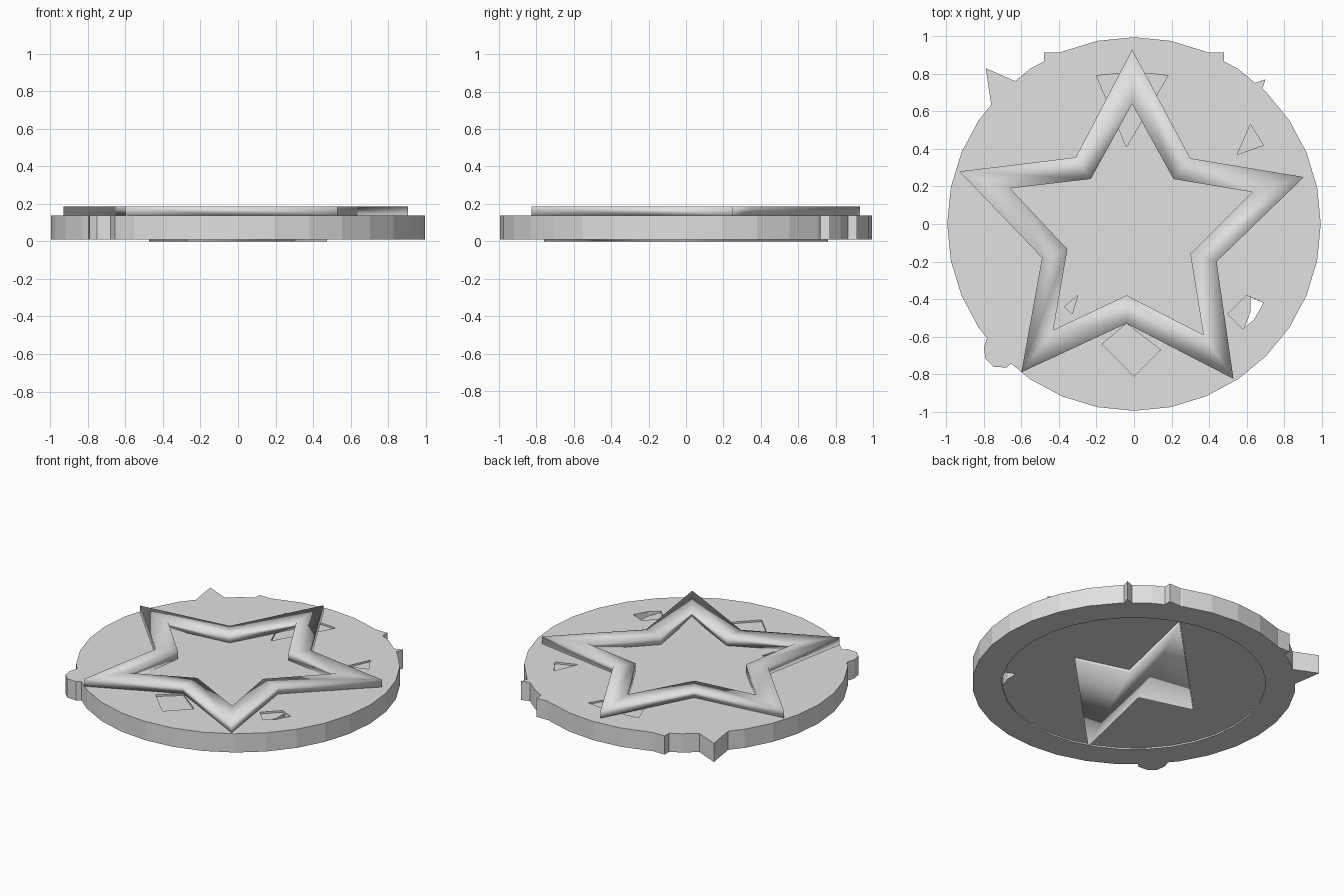
import bpy
import bmesh
import math

cube = bpy.data.objects.get("Cube")
if cube:
    bpy.data.objects.remove(cube, do_unlink=True)

grey = bpy.data.materials.new("cast grey")
grey.use_nodes = True
tone = (0.75, 0.75, 0.75, 1)
grey.diffuse_color = tone
grey.node_tree.nodes["Principled BSDF"].inputs["Base Color"].default_value = tone

BASE, TOP, FLOOR = 0.01, 0.137, 0.02


def finish(name, bm, smooth=False):
    bmesh.ops.recalc_face_normals(bm, faces=bm.faces)
    mesh = bpy.data.meshes.new(name)
    bm.to_mesh(mesh)
    bm.free()
    mesh.materials.append(grey)
    for poly in mesh.polygons:
        poly.use_smooth = smooth
    obj = bpy.data.objects.new(name, mesh)
    bpy.context.collection.objects.link(obj)
    return obj


def prism(name, outline, low, high, smooth=False):
    bm = bmesh.new()
    lower = [bm.verts.new((x, y, low)) for x, y in outline]
    upper = [bm.verts.new((x, y, high)) for x, y in outline]
    bm.faces.new(lower[::-1])
    bm.faces.new(upper)
    for i in range(len(outline)):
        j = (i + 1) % len(outline)
        bm.faces.new((lower[i], lower[j], upper[j], upper[i]))
    return finish(name, bm, smooth)


def circle(radius, sides=32):
    steps = [math.tau * i / sides for i in range(sides)]
    return [(radius * math.cos(a), radius * math.sin(a)) for a in steps]


def combine(target, tool, operation):
    mod = target.modifiers.new("shape", "BOOLEAN")
    mod.object, mod.operation, mod.solver = tool, operation, "EXACT"
    bpy.context.view_layer.objects.active = target
    bpy.ops.object.modifier_apply(modifier=mod.name)
    bpy.data.objects.remove(tool, do_unlink=True)


# Disc with faceted rim and irregular tabs
disc = prism("disc", circle(0.995), BASE, TOP)
tabs = [
    [(-.79, .83), (-.63, .76), (-.5, .6), (-.76, .63)],
    [(-.48, .915), (-.48, .7), (.48, .7), (.48, .915)],
    [(.55, .7), (.64, .75), (.7, .77), (.68, .71), (.6, .6)],
    [(-.78, -.6), (-.8, -.66), (-.79, -.72), (-.75, -.76), (-.68, -.765),
     (-.65, -.74), (-.5, -.7), (-.6, -.5)],
]
for outline in tabs:
    combine(disc, prism("tab", outline, BASE, TOP), "UNION")

# Shallow round recess underneath
combine(disc, prism("recess", circle(0.81), -1, FLOOR), "DIFFERENCE")

# Shallow chips in the upper surface
chips = [
    [(-.2, .79), (-.1, .8), (.1, .8), (.18, .79), (-.04, .41)],
    [(.62, .53), (.69, .42), (.55, .37)],
    [(-.3, -.38), (-.37, -.44), (-.33, -.48)],
    [(-.04, -.53), (.14, -.67), (0, -.81), (-.17, -.64)],
    [(.5, -.48), (.6, -.38), (.69, -.42), (.58, -.56)],
]
for outline in chips:
    combine(disc, prism("chip", outline, TOP - 0.012, 1), "DIFFERENCE")

# Small break that goes right through
gap = [(.62, -.39), (.69, -.42), (.64, -.51), (.59, -.55), (.62, -.47)]
combine(disc, prism("gap", gap, -1, 1), "DIFFERENCE")
for poly in disc.data.polygons:
    poly.use_smooth = False

# Raised star outline
outer = [(-.01, .93), (.3, .35), (.905, .25), (.44, -.2), (.53, -.825),
         (-.04, -.53), (-.6, -.79), (-.49, -.18), (-.93, .28), (-.31, .355)]
inner = [(-.01, .64), (.21, .24), (.63, .17), (.3, -.16), (.37, -.59),
         (-.04, -.38), (-.43, -.565), (-.355, -.135), (-.66, .19), (-.23, .24)]
bm = bmesh.new()
loops = [[bm.verts.new((x, y, z)) for x, y in pts]
         for pts, z in ((outer, TOP), (outer, 0.187), (inner, 0.187), (inner, TOP))]
for k in range(4):
    a, b = loops[k], loops[(k + 1) % 4]
    for i in range(len(a)):
        j = (i + 1) % len(a)
        bm.faces.new((a[i], a[j], b[j], b[i]))
finish("star_outline", bm, smooth=True)

# Lightning bolt on the underside
half = [(.27, .76), (-.475, 0), (-.12, -.1)]
bolt = half + [(-x, -y) for x, y in half]
prism("bolt", bolt, 0, FLOOR + 0.005, smooth=True)
